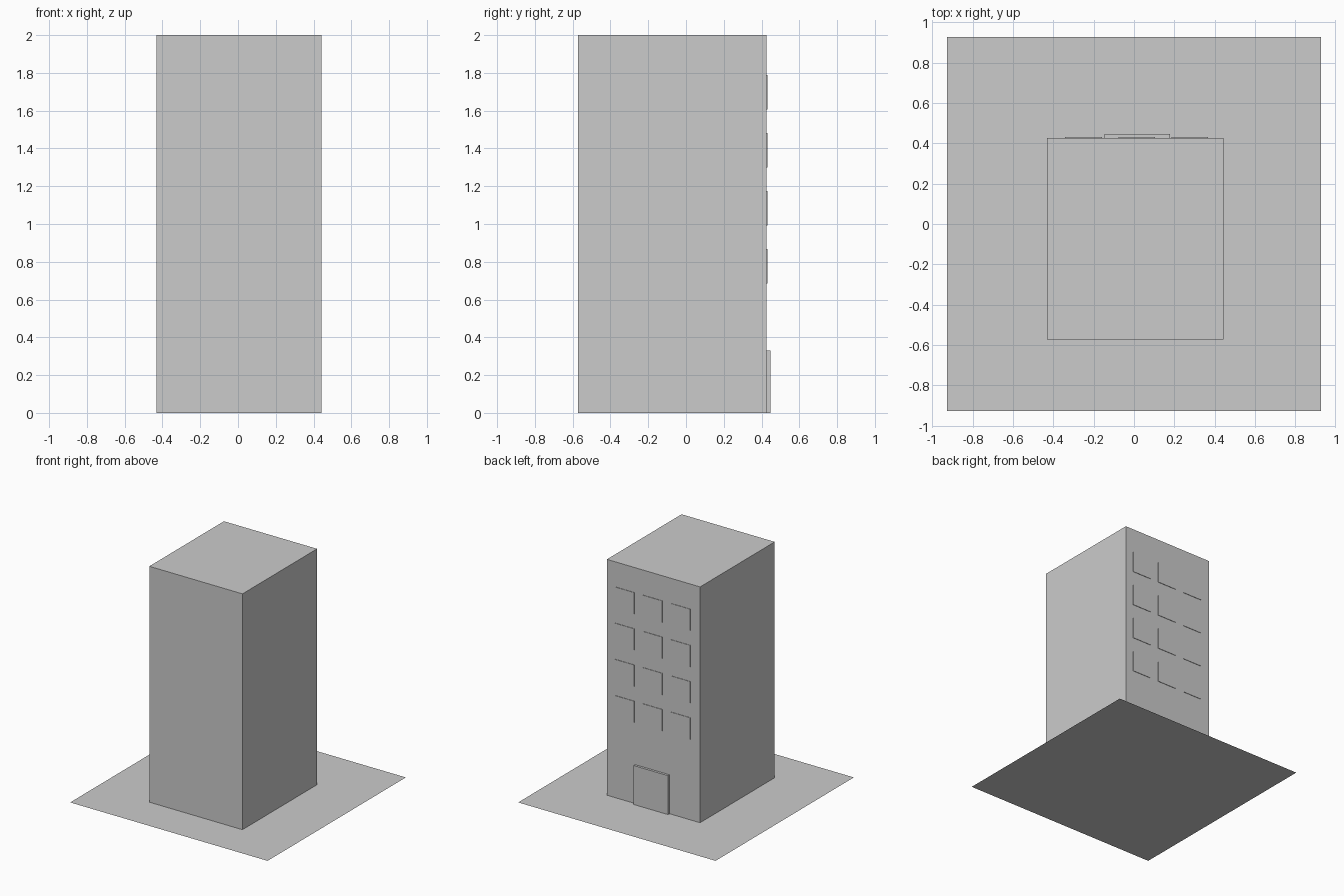
import bpy, bmesh
from mathutils import Matrix, Vector

if "Cube" in bpy.data.objects:
    bpy.data.objects.remove(bpy.data.objects["Cube"])


def new_object(name, bm):
    mesh = bpy.data.meshes.new(name)
    bm.to_mesh(mesh)
    bm.free()
    obj = bpy.data.objects.new(name, mesh)
    bpy.context.collection.objects.link(obj)
    return obj


def box(name, lo, hi):
    lo, hi = Vector(lo), Vector(hi)
    bm = bmesh.new()
    mat = Matrix.Translation((lo + hi) / 2) @ Matrix.Diagonal((*(hi - lo), 1))
    bmesh.ops.create_cube(bm, size=1, matrix=mat)
    return new_object(name, bm)


BACK = 0.427  # rear wall carrying the door and windows

# Flat ground slab, a single sheet
bm = bmesh.new()
bmesh.ops.create_grid(bm, x_segments=1, y_segments=1, size=0.926)
new_object("base_plate", bm)

# Tower block
box("tower", (-0.431, BACK - 1.0, 0), (0.443, BACK, 2))

# Entrance door
box("door", (-0.145, BACK - 0.01, 0), (0.178, BACK + 0.02, 0.33))

# Thin window panels, four rows of three
for row in range(4):
    for col in range(3):
        x = -0.341 + 0.263 * col
        z = 0.685 + 0.307 * row
        box(f"window_{row + 1}_{col + 1}",
            (x, BACK - 0.01, z), (x + 0.182, BACK + 0.004, z + 0.182))
